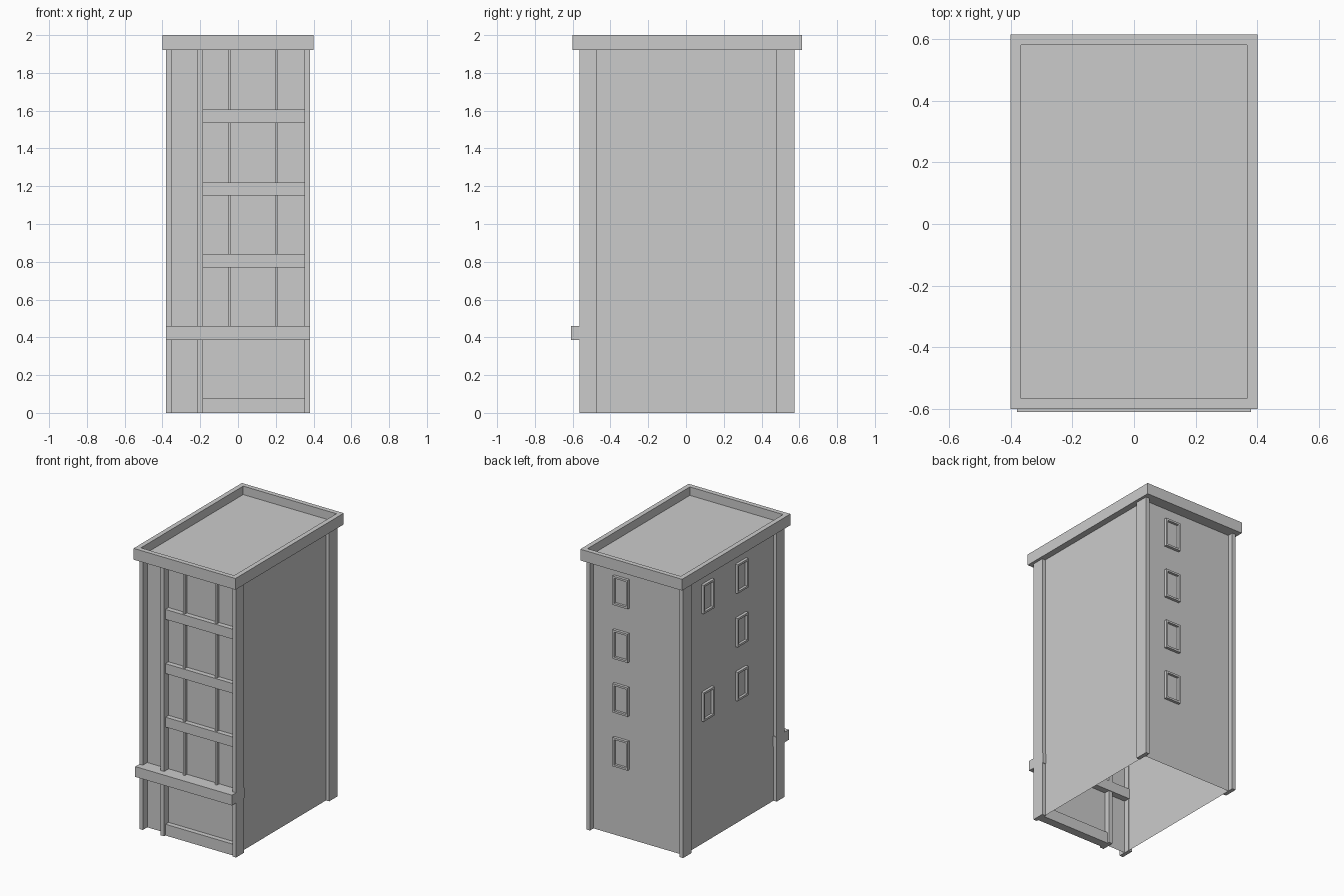
import bpy, bmesh
from mathutils import Matrix, Vector

if "Cube" in bpy.data.objects:
    bpy.data.objects.remove(bpy.data.objects["Cube"])


def make_object(name, bm):
    mesh = bpy.data.meshes.new(name)
    bm.to_mesh(mesh)
    bm.free()
    obj = bpy.data.objects.new(name, mesh)
    bpy.context.collection.objects.link(obj)
    return obj


def box_bm(x0, x1, y0, y1, z0, z1):
    bm = bmesh.new()
    bmesh.ops.create_cube(bm, size=1.0)
    for v in bm.verts:
        v.co = Vector((x0 if v.co.x < 0 else x1,
                       y0 if v.co.y < 0 else y1,
                       z0 if v.co.z < 0 else z1))
    return bm


def box(name, *bounds):
    return make_object(name, box_bm(*bounds))


def face_towards(bm, axis):
    bm.normal_update()
    return max(bm.faces, key=lambda f: f.normal.dot(Vector(axis)))


def window(name, location, turn):
    """Raised frame around a pane, built facing +y and then turned about z."""
    w, h, depth, border = 0.12, 0.205, 0.02, 0.02
    bm = box_bm(-w / 2, w / 2, -0.005, depth, -h / 2, h / 2)
    pane = face_towards(bm, (0, 1, 0))
    bmesh.ops.inset_region(bm, faces=[pane], thickness=border)
    inner = bmesh.ops.extrude_discrete_faces(bm, faces=[pane])["faces"][0]
    bmesh.ops.translate(bm, verts=inner.verts, vec=(0, -depth + 0.003, 0))
    bm.transform(Matrix.Translation(location) @ Matrix.Rotation(turn, 4, 'Z'))
    return make_object(name, bm)


WALL_X, FRONT_Y, BACK_Y, EAVES = 0.355, -0.515, 0.535, 1.92

# Main walls: a thin shell, open underneath and covered by the roof
bm = box_bm(-WALL_X, WALL_X, FRONT_Y, BACK_Y, 0, EAVES)
ends = [face_towards(bm, (0, 0, s)) for s in (-1, 1)]
bmesh.ops.delete(bm, geom=ends, context='FACES')
make_object("walls", bm)

# Roof slab with a sunken deck inside the parapet
bm = box_bm(-0.40, 0.40, -0.60, 0.615, EAVES, 2.0)
deck = face_towards(bm, (0, 0, 1))
bmesh.ops.inset_region(bm, faces=[deck], thickness=0.048)
deck = bmesh.ops.extrude_discrete_faces(bm, faces=[deck])["faces"][0]
bmesh.ops.translate(bm, verts=deck.verts, vec=(0, 0, -0.06))
make_object("roof_parapet", bm)

# Corner pillars
for side, s in (("left", -1), ("right", 1)):
    x0, x1 = sorted((s * 0.352, s * 0.38))
    box(f"front_{side}_pillar", x0, x1, -0.565, -0.475, 0, EAVES)
    box(f"back_{side}_pillar", x0, x1, 0.48, 0.575, 0, EAVES)

# Front: dividing pillar, ledge above the ground floor
box("front_dividing_pillar", -0.215, -0.185, -0.565, -0.475, 0, EAVES)
box("front_ledge", -0.38, 0.38, -0.61, -0.47, 0.387, 0.46)

# Front: horizontal beams and shopfront sill
for i, (z0, z1) in enumerate(((0, 0.08), (0.77, 0.84), (1.15, 1.22), (1.535, 1.605))):
    name = "shopfront_sill" if i == 0 else f"front_beam_{i}"
    box(name, -0.186, 0.353, -0.55, -0.49, z0, z1)

# Front: slim window mullions
for i, x in enumerate((-0.047, 0.206)):
    box(f"front_mullion_{i + 1}", x - 0.007, x + 0.007, -0.54, -0.50, 0.455, EAVES)

# Small windows on the back and left walls, one level per storey
levels = [0.595 + 0.382 * i for i in range(4)]
for i, z in enumerate(levels):
    window(f"back_window_{i + 1}", (0.13, BACK_Y, z), 0)
for y, storeys in ((0.275, (1, 3)), (-0.106, (1, 2, 3))):
    for i in storeys:
        column = "rear" if y > 0 else "middle"
        window(f"left_{column}_window_{i + 1}", (-WALL_X, y, levels[i]), 1.5707963)
